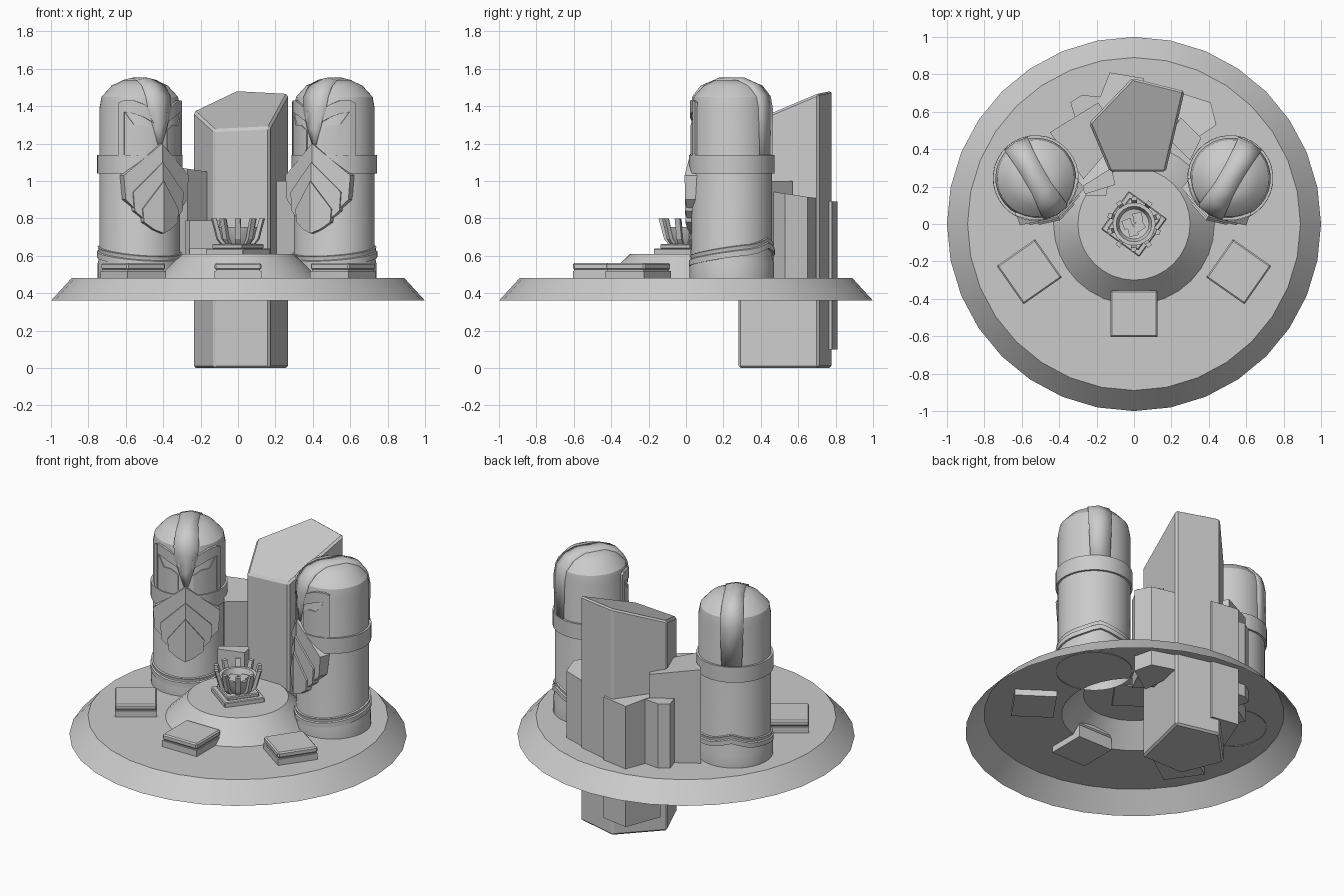
import bpy, bmesh, math, random
from mathutils import Matrix, Vector

cube = bpy.data.objects.get("Cube")
if cube:
    bpy.data.objects.remove(cube, do_unlink=True)

stone = bpy.data.materials.new("grey_stone")
stone.use_nodes = True
stone.diffuse_color = (0.6, 0.6, 0.6, 1)
stone.node_tree.nodes["Principled BSDF"].inputs["Base Color"].default_value = (0.6, 0.6, 0.6, 1)


def make(name, verts, faces, smooth=False, place=None, recalc=True):
    mesh = bpy.data.meshes.new(name)
    mesh.from_pydata([tuple(v) for v in verts], [], faces)
    bm = bmesh.new()
    bm.from_mesh(mesh)
    bmesh.ops.remove_doubles(bm, verts=bm.verts, dist=0.0001)
    if recalc:
        bmesh.ops.recalc_face_normals(bm, faces=bm.faces)
    bm.to_mesh(mesh)
    bm.free()
    mesh.materials.append(stone)
    ob = bpy.data.objects.new(name, mesh)
    bpy.context.scene.collection.objects.link(ob)
    if place:
        ob.matrix_world = place
    if smooth:
        bpy.ops.object.select_all(action="DESELECT")
        ob.select_set(True)
        bpy.context.view_layer.objects.active = ob
        bpy.ops.object.shade_smooth_by_angle(angle=math.radians(32))
    return ob


def lathe(name, profile, n=32, smooth=True, place=None, lift=None):
    """Open surface of revolution; profile runs from the bottom outside upward."""
    verts, faces = [], []
    for r, z in profile:
        for i in range(n):
            a = 2 * math.pi * i / n
            verts.append((r * math.cos(a), r * math.sin(a), z + (lift(a) if lift else 0)))
    for k in range(len(profile) - 1):
        for i in range(n):
            j = (i + 1) % n
            faces.append((k * n + i, k * n + j, (k + 1) * n + j, (k + 1) * n + i))
    return make(name, verts, faces, smooth, place, recalc=False)


def prism(name, outline, low, top, place=None):
    """Vertical prism; top is a height function of x and y."""
    n = len(outline)
    verts = [(x, y, low) for x, y in outline] + [(x, y, top(x, y)) for x, y in outline]
    faces = [tuple(reversed(range(n))), tuple(range(n, 2 * n))]
    faces += [(i, (i + 1) % n, n + (i + 1) % n, n + i) for i in range(n)]
    return make(name, verts, faces, place=place)


def bevel(ob, width):
    mod = ob.modifiers.new("bevel", "BEVEL")
    mod.width, mod.segments = width, 1


def box(name, size, centre, turn=0, bev=0):
    x, y = size[0] / 2, size[1] / 2
    h = size[2]
    place = Matrix.Translation(centre) @ Matrix.Rotation(turn, 4, "Z")
    ob = prism(name, [(-x, -y), (x, -y), (x, y), (-x, y)], 0, lambda a, b: h, place)
    if bev:
        bevel(ob, bev)
    return ob


# Round platform with a raised hearth, hollow underneath
lathe("platform", [(1, .36), (.89, .48), (.43, .48), (.3, .61), (0, .61)])

# Split rock pillars behind the hearth
rocks = [
    ("main_pillar", [(-.01, .78), (.27, .71), (.17, .28), (-.13, .28), (-.24, .54)], 0,
     lambda x, y: 1.28 + .41 * (y - .28) + .05 * x),
    ("back_rock", [(-.13, .81), (.05, .78), (.05, .5), (-.15, .5), (-.22, .58)], .1,
     lambda x, y: .9 - .1 * (y - .7)),
    ("right_rock", [(-.45, .49), (-.19, .65), (-.08, .46), (-.27, .24)], .38,
     lambda x, y: 1.07 - .15 * (x + .3)),
    ("right_rock_small", [(-.34, .65), (-.28, .69), (-.18, .68), (-.2, .5), (-.3, .52)], .4,
     lambda x, y: .9),
    ("left_rock", [(.22, .71), (.41, .65), (.44, .53), (.25, .4)], .38,
     lambda x, y: .93 - .15 * (y - .55)),
    ("left_rock_inner", [(.18, .46), (.3, .34), (.36, .46), (.25, .57)], .4,
     lambda x, y: 1.0),
    ("front_rock", [(-.28, .2), (-.12, .3), (-.1, .21), (-.26, .16)], .42,
     lambda x, y: .79),
    ("front_rock_low", [(-.26, .15), (-.24, .22), (-.14, .2), (-.15, .15)], .42,
     lambda x, y: .64),
]
for name, outline, low, top in rocks:
    rock = prism(name, outline, low, top)
    if name == "main_pillar":
        bevel(rock, .012)

# Stone seats around the hearth
for name, x, y, turn in (("front_seat", 0, -.48, 0), ("right_seat", -.56, -.255, 35),
                         ("left_seat", .56, -.255, -35)):
    t = math.radians(turn)
    box(name + "_base", (.25, .25, .08), (x, y, .44), t)
    box(name + "_joint", (.235, .235, .02), (x, y, .515), t)
    box(name + "_top", (.25, .25, .037), (x, y, .525), t, .008)

# Fire bowl on a stepped square foot
turn = math.radians(-36)
box("bowl_foot", (.25, .25, .035), (0, 0, .605), turn, .005)
box("bowl_step", (.2, .2, .025), (0, 0, .638), turn, .005)
lathe("fire_bowl", [(.075, .66), (.1, .7), (.115, .755), (.095, .755), (.08, .715), (0, .7)], 20)
for i in range(10):
    spin = Matrix.Rotation(2 * math.pi * i / 10 + .3, 4, "Z")
    path = [(.08, .66), (.105, .69), (.118, .74), (.135, .8)]
    verts = [(r + d, s * .014, z) for r, z in path for d, s in
             ((-.01, -1), (.012, -1), (.012, 1), (-.01, 1))]
    faces = [(3, 2, 1, 0), (12, 13, 14, 15)]
    faces += [(4 * k + j, 4 * k + (j + 1) % 4, 4 * k + 4 + (j + 1) % 4, 4 * k + 4 + j)
              for k in range(3) for j in range(4)]
    make(f"bowl_prong_{i}", verts, faces, place=spin)
random.seed(4)
for i, (x, y) in enumerate(((-.035, 0), (.02, .035), (.03, -.01), (-.005, -.04))):
    box(f"ember_{i}", (.05, .05, .04), (x, y, .695), random.uniform(0, 1.5))


def crest(name, place):
    """Ribbon running from the nose over the dome and down the back."""
    path = [(-.222, 1.19, .012), (-.228, 1.28, .04), (-.226, 1.39, .07), (-.21, 1.46, .075),
            (-.16, 1.52, .07), (-.08, 1.552, .06), (.08, 1.552, .06), (.16, 1.52, .065),
            (.21, 1.46, .07), (.223, 1.39, .07), (.223, 1.12, .06)]
    pivot = Vector((0, 0, 1.28))
    verts, faces = [], []
    for y, z, w in path:
        mid = Vector((0, y, z))
        edge = pivot + (mid - pivot) * .955 if z > 1.3 else Vector((0, y * .965, z))
        verts += [edge + Vector((-w, 0, 0)), mid, edge + Vector((w, 0, 0))]
    for k in range(len(path) - 1):
        for j in (0, 1):
            a = 3 * k + j
            faces.append((a, a + 1, a + 4, a + 3))
    ob = make(name, verts, faces, True, place)
    mod = ob.modifiers.new("thickness", "SOLIDIFY")
    mod.thickness, mod.offset = .02, -1


def curved_plate(name, columns, inner, outer, place):
    """Plate wrapped on the body; columns are (angle from the front, low z, high z)."""
    verts, faces = [], []
    for deg, low, high in columns:
        a = math.radians(deg)
        for r, z in ((inner, low), (outer, low), (outer, high), (inner, high)):
            verts.append((r * math.sin(a), -r * math.cos(a), z))
    n = len(columns)
    for k in range(n - 1):
        for j in range(4):
            faces.append((4 * k + j, 4 * k + (j + 1) % 4, 4 * k + 4 + (j + 1) % 4, 4 * k + 4 + j))
    faces += [(0, 1, 2, 3), tuple(range(4 * n - 4, 4 * n))]
    make(name, verts, faces, True, place)


def beard(name, place):
    """Three stacked ridged shields, pointed at the top and bottom."""
    for k in range(3):
        w, out = .2 - .045 * k, .01 * k
        side, lower = 1.03 - .09 * k, .9 - .06 * k
        rim = [(0, 1.2 - .1 * k), (w, side), (w * .95, lower), (w * .45, .8 - .03 * k),
               (0, .76 - .02 * k), (-w * .45, .8 - .03 * k), (-w * .95, lower), (-w, side)]
        front = [(x, -(.24 + out - .32 * abs(x)), z) for x, z in rim]
        back = [(x * .9, -.08, z) for x, z in rim]
        faces = [(0, 4, 3, 2, 1), (0, 7, 6, 5, 4), tuple(range(8, 16))]
        faces += [(i, (i + 1) % 8, 8 + (i + 1) % 8, 8 + i) for i in range(8)]
        make(f"{name}_{k}", front + back, faces, place=place)


# Two bearded guardian statues turned towards the hearth
for label, x, yaw in (("right", -.525, 30), ("left", .515, -30)):
    place = Matrix.Translation((x, .245, 0)) @ Matrix.Rotation(math.radians(yaw), 4, "Z")
    pre = label + "_statue_"
    lathe(pre + "body", [(.226, .475), (.226, .56), (.216, .6), (.216, 1.39), (.205, 1.45),
                         (.15, 1.51), (.085, 1.54), (0, 1.54)], place=place)
    lathe(pre + "belt", [(.212, 1.04), (.229, 1.04), (.229, 1.14), (.212, 1.14)], place=place)

    def lift(a):
        return .035 * math.sin(a) + .03 * max(0, 1 - abs(a - math.pi / 2) / .5)
    lathe(pre + "hem", [(.21, .575), (.23, .575), (.23, .605), (.222, .61), (.222, .62),
                        (.226, .63), (.21, .635)], place=place, lift=lift)
    crest(pre + "crest", place)
    beard(pre + "beard", place)
    for s, side in ((-1, "right"), (1, "left")):
        curved_plate(pre + side + "_cheek", [(s * 12, 1.17, 1.27), (s * 24, 1.12, 1.3),
                     (s * 38, 1.12, 1.3), (s * 54, 1.14, 1.38)], .2, .222, place)
        curved_plate(pre + side + "_brow", [(s * 10, 1.31, 1.37), (s * 24, 1.34, 1.41),
                     (s * 38, 1.36, 1.43), (s * 54, 1.37, 1.43)], .19, .225, place)
        curved_plate(pre + side + "_helmet_edge", [(s * 52, 1.14, 1.43), (s * 60, 1.14, 1.42)],
                     .19, .226, place)
